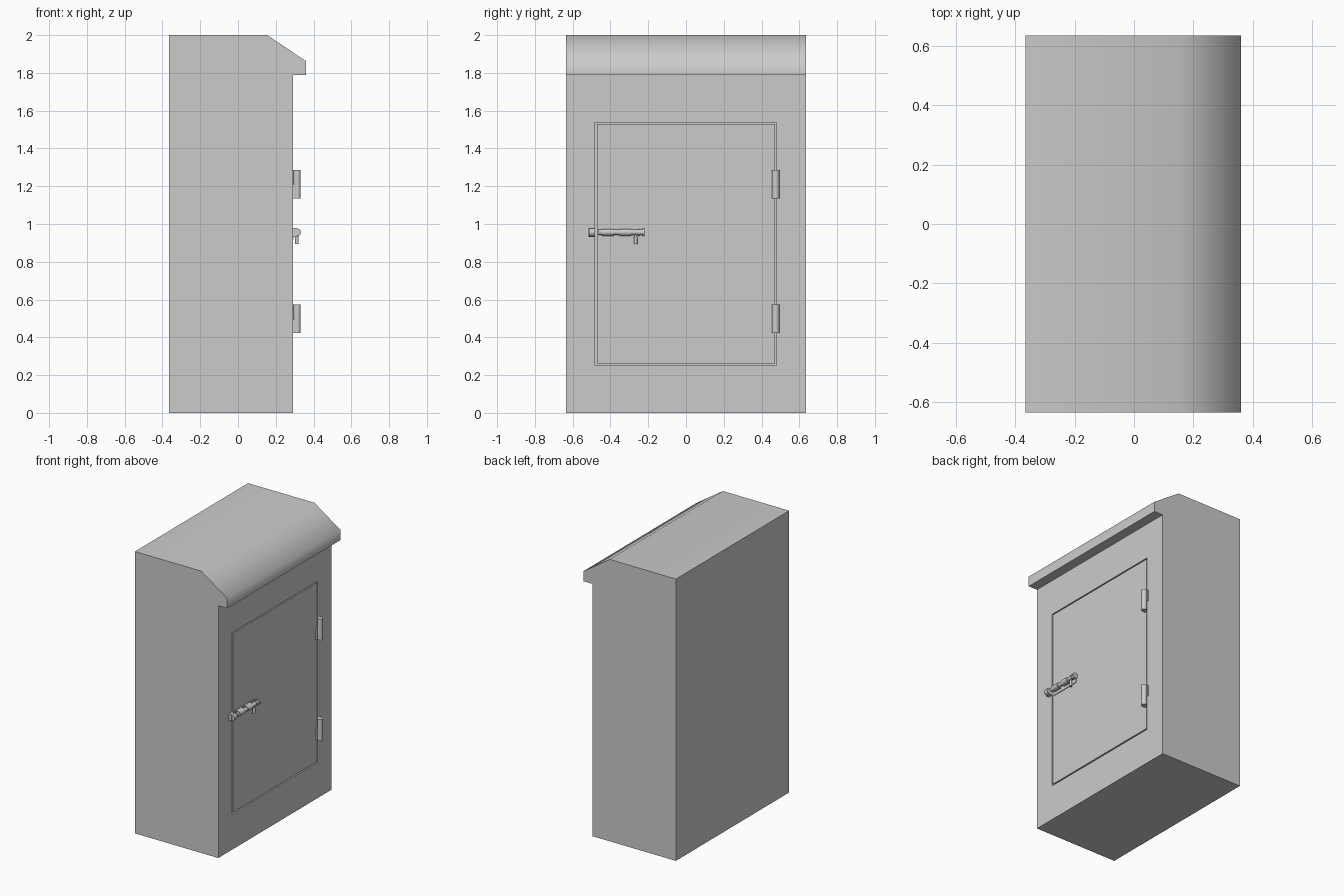
import bpy, bmesh, math
from mathutils import Matrix, Vector

if "Cube" in bpy.data.objects:
    bpy.data.objects.remove(bpy.data.objects["Cube"])

FRONT = 0.29          # x of the door side
HALF = 0.635          # half width along y


def material(name, rgb):
    m = bpy.data.materials.new(name)
    m.diffuse_color = (*rgb, 1)
    m.use_nodes = True
    m.node_tree.nodes["Principled BSDF"].inputs["Base Color"].default_value = m.diffuse_color
    return m


GREY = material("light grey", (0.6, 0.6, 0.6))


def finish(name, bm, angle=35):
    bmesh.ops.recalc_face_normals(bm, faces=bm.faces)
    me = bpy.data.meshes.new(name)
    bm.to_mesh(me)
    bm.free()
    me.materials.append(GREY)
    ob = bpy.data.objects.new(name, me)
    bpy.context.collection.objects.link(ob)
    bpy.ops.object.select_all(action='DESELECT')
    ob.select_set(True)
    bpy.context.view_layer.objects.active = ob
    bpy.ops.object.shade_smooth_by_angle(angle=math.radians(angle))
    return ob


def box(name, x0, x1, y0, y1, z0, z1):
    bm = bmesh.new()
    bmesh.ops.create_cube(bm, size=1)
    for v in bm.verts:
        v.co = Vector(((x0 + x1) / 2 + v.co.x * (x1 - x0),
                       (y0 + y1) / 2 + v.co.y * (y1 - y0),
                       (z0 + z1) / 2 + v.co.z * (z1 - z0)))
    return finish(name, bm)


def rod(name, a, b, r, sides=24):
    a, b = Vector(a), Vector(b)
    rot = (b - a).to_track_quat('Z', 'Y').to_matrix().to_4x4()
    bm = bmesh.new()
    bmesh.ops.create_cone(bm, cap_ends=True, segments=sides, radius1=r, radius2=r,
                          depth=(b - a).length,
                          matrix=Matrix.Translation((a + b) / 2) @ rot)
    return finish(name, bm)


# Cabinet body: side profile pulled across the width
profile = [(-0.365, 0), (FRONT, 0), (FRONT, 1.79), (0.36, 1.79),
           (0.36, 1.862), (0.155, 2), (-0.365, 2)]
bm = bmesh.new()
side = bm.faces.new([bm.verts.new((x, -HALF, z)) for x, z in profile])
ext = bmesh.ops.extrude_face_region(bm, geom=[side], use_keep_orig=True)
for v in ext["geom"]:
    if isinstance(v, bmesh.types.BMVert):
        v.co.y = HALF
bmesh.ops.recalc_face_normals(bm, faces=bm.faces)

# Door opening: inset front face, pushed inward
front = next(f for f in bm.faces if f.normal.x > 0.9 and f.calc_center_median().z < 1.2)
bmesh.ops.inset_region(bm, faces=[front], thickness=0.1)
for v in front.verts:
    v.co = (FRONT, 0.478 if v.co.y > 0 else -0.481, 1.538 if v.co.z > 0.9 else 0.252)
bmesh.ops.inset_region(bm, faces=[front], thickness=0.0001)
for v in front.verts:
    v.co.x = FRONT - 0.02
finish("cabinet_body", bm, 60)

# Flush door leaving a thin gap all round
box("door", FRONT - 0.02, FRONT, -0.472, 0.470, 0.261, 1.530)

# Hinges: barrel, pin and two leaves
for label, z0 in (("lower", 0.423), ("upper", 1.136)):
    z1 = z0 + 0.15
    rod(f"{label}_hinge_barrel", (0.313, 0.475, z0), (0.313, 0.475, z1), 0.019)
    box(f"{label}_hinge_door_leaf", FRONT - 0.005, 0.302, 0.456, 0.474, z0, z0 + 0.075)
    box(f"{label}_hinge_frame_leaf", FRONT - 0.005, 0.302, 0.476, 0.494, z0 + 0.075, z1)

# Slide bolt
BX, BZ = 0.312, 0.956
box("bolt_plate", FRONT, 0.295, -0.457, -0.235, 0.918, 0.976)
rod("bolt_rod", (BX, -0.463, BZ), (BX, -0.222, BZ), 0.014)
for i, (y0, y1, r) in enumerate([(-0.445, -0.385, 0.0185), (-0.352, -0.29, 0.0185),
                                 (-0.255, -0.245, 0.0185), (-0.231, -0.22, 0.0195)]):
    rod(f"bolt_collar_{i + 1}", (BX, y0, BZ), (BX, y1, BZ), r)
for i, y in enumerate((-0.415, -0.32)):
    box(f"bolt_bracket_{i + 1}", FRONT, BX, y - 0.03, y + 0.03, BZ - 0.0185, BZ + 0.0185)
rod("bolt_handle", (BX, -0.267, BZ), (BX, -0.267, 0.915), 0.007, 16)
rod("bolt_handle_knob", (BX, -0.267, 0.93), (BX, -0.267, 0.895), 0.0095, 16)

# Keeper on the frame
box("keeper_base", FRONT, BX, -0.516, -0.482, 0.931, 0.978)
rod("keeper_loop", (BX, -0.514, BZ), (BX, -0.482, BZ), 0.021)
